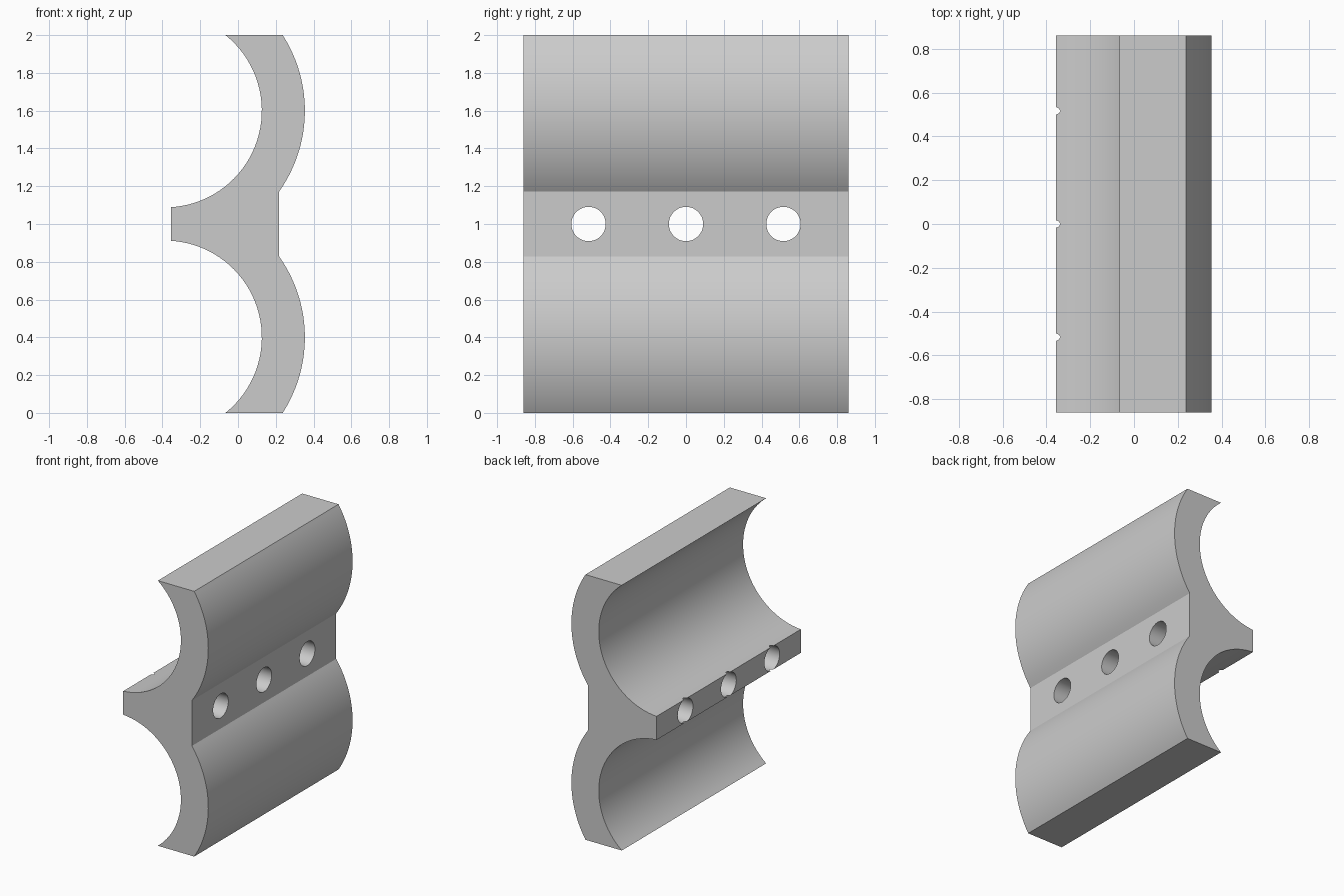
import bpy, bmesh, math

if "Cube" in bpy.data.objects:
    bpy.data.objects.remove(bpy.data.objects["Cube"])

# Key dimensions
HALF_LENGTH = 0.86
CX, CZ = -0.386, 1.6           # shared centre of inner and outer arcs
R_IN, R_OUT = 0.512, 0.74
X_LEFT, X_WEB = -0.356, 0.217  # rib tip and flat web face
HOLE_R, HOLE_Y = 0.0908, (-0.516, 0.0, 0.516)


def arc(r, a0, a1, n=36):
    return [(CX + r * math.cos(a0 + (a1 - a0) * i / n),
             CZ + r * math.sin(a0 + (a1 - a0) * i / n)) for i in range(n + 1)]


# Upper half of the profile, then mirrored about z = 1
upper = arc(R_IN, -math.acos((X_LEFT - CX) / R_IN), math.asin((2 - CZ) / R_IN))
upper += arc(R_OUT, math.asin((2 - CZ) / R_OUT), -math.acos((X_WEB - CX) / R_OUT))
profile = upper + [(x, 2 - z) for x, z in reversed(upper)]

# Extrude the profile along y
bm = bmesh.new()
face = bm.faces.new([bm.verts.new((x, -HALF_LENGTH, z)) for x, z in profile])
ext = bmesh.ops.extrude_face_region(bm, geom=[face])
bmesh.ops.translate(bm, vec=(0, 2 * HALF_LENGTH, 0),
                    verts=[v for v in ext["geom"] if isinstance(v, bmesh.types.BMVert)])
bmesh.ops.recalc_face_normals(bm, faces=bm.faces)
mesh = bpy.data.meshes.new("double_clamp_block")
bm.to_mesh(mesh)
bm.free()
block = bpy.data.objects.new("double_clamp_block", mesh)
bpy.context.collection.objects.link(block)

grey = bpy.data.materials.new("light grey")
grey.diffuse_color = (0.6, 0.6, 0.6, 1)
grey.use_nodes = True
grey.node_tree.nodes["Principled BSDF"].inputs["Base Color"].default_value = grey.diffuse_color
mesh.materials.append(grey)

# Three bolt holes through the web
for i, y in enumerate(HOLE_Y):
    bpy.ops.mesh.primitive_cylinder_add(vertices=48, radius=HOLE_R, depth=2,
                                        location=(0, y, 1),
                                        rotation=(0, math.pi / 2, 0))
    cutter = bpy.context.object
    cutter.name = f"bolt_hole_cutter_{i + 1}"
    cutter.data.materials.append(grey)
    mod = block.modifiers.new("bolt_hole", 'BOOLEAN')
    mod.operation = 'DIFFERENCE'
    mod.solver = 'EXACT'
    mod.object = cutter
    bpy.ops.object.select_all(action='DESELECT')
    bpy.context.view_layer.objects.active = block
    block.select_set(True)
    bpy.ops.object.modifier_apply(modifier=mod.name)
    bpy.data.objects.remove(cutter, do_unlink=True)

# Smooth arcs, sharp edges
bpy.ops.object.shade_smooth_by_angle(angle=math.radians(25))
